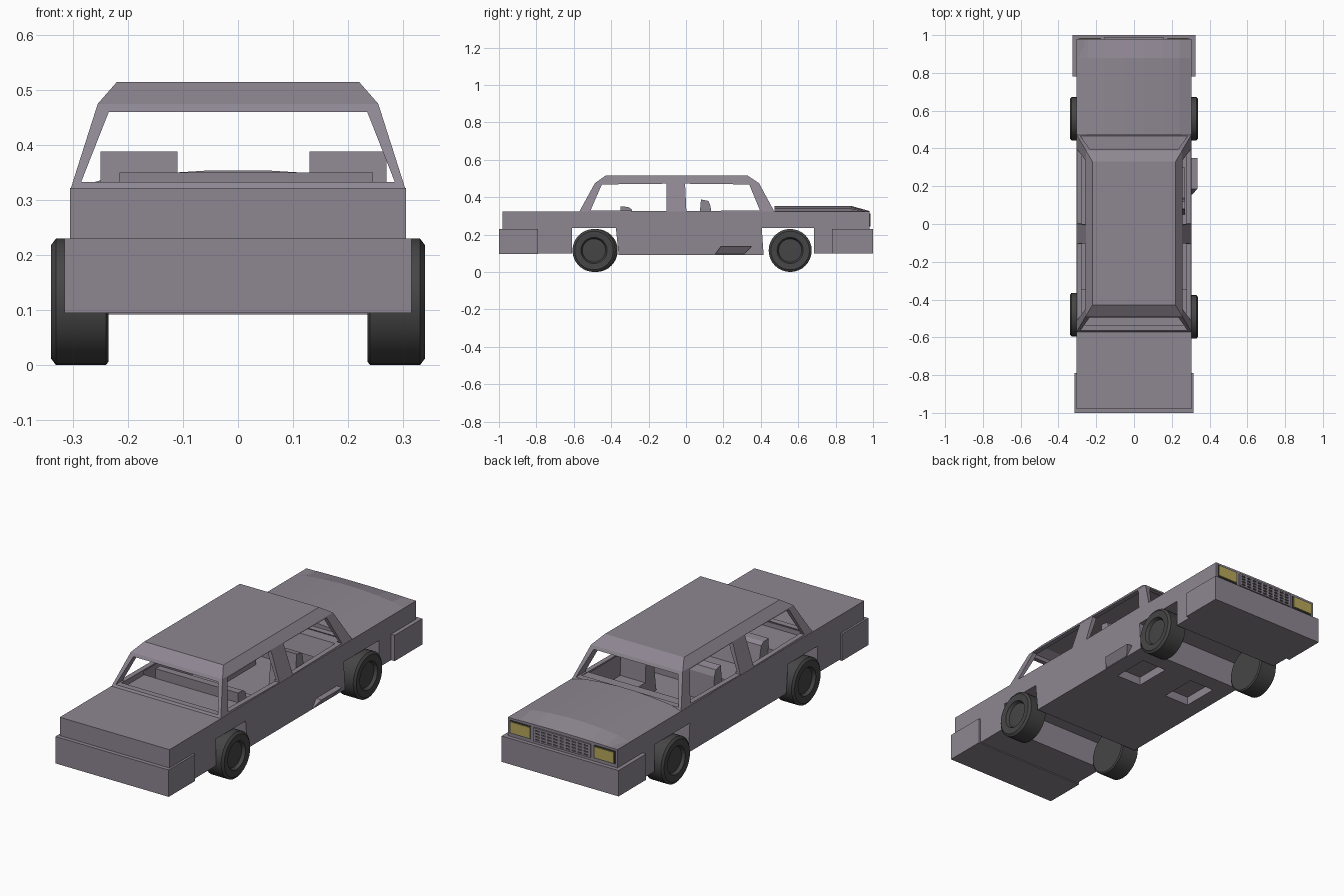
import bpy, bmesh, math
from mathutils import Vector

if "Cube" in bpy.data.objects:
    bpy.data.objects.remove(bpy.data.objects["Cube"])


def material(name, rgb):
    m = bpy.data.materials.new(name)
    m.diffuse_color = (*rgb, 1)
    m.use_nodes = True
    m.node_tree.nodes["Principled BSDF"].inputs["Base Color"].default_value = m.diffuse_color
    return m


PAINT = material("mauve grey paint", (0.27, 0.24, 0.285))
RUBBER = material("dark rubber", (0.06, 0.06, 0.06))
LAMP = material("yellow lamp", (0.48, 0.39, 0.10))


def finish(name, bm, mat):
    bmesh.ops.recalc_face_normals(bm, faces=bm.faces)
    me = bpy.data.meshes.new(name)
    bm.to_mesh(me)
    bm.free()
    me.materials.append(mat)
    ob = bpy.data.objects.new(name, me)
    bpy.context.collection.objects.link(ob)
    return ob


def loft(name, rings, mat=PAINT):
    """Closed solid through rings with equal point counts."""
    bm = bmesh.new()
    loops = [[bm.verts.new(p) for p in r] for r in rings]
    n = len(loops[0])
    for a, b in zip(loops, loops[1:]):
        for i in range(n):
            bm.faces.new((a[i], a[(i + 1) % n], b[(i + 1) % n], b[i]))
    bm.faces.new(loops[0])
    bm.faces.new(loops[-1])
    return finish(name, bm, mat)


def prism_x(name, yz, x0, x1, mat=PAINT):
    return loft(name, [[(x, y, z) for y, z in yz] for x in (x0, x1)], mat)


def prism_y(name, xz, y0, y1, mat=PAINT):
    return loft(name, [[(x, y, z) for x, z in xz] for y in (y0, y1)], mat)


def box(name, x0, x1, y0, y1, z0, z1, mat=PAINT):
    return prism_x(name, [(y0, z0), (y1, z0), (y1, z1), (y0, z1)], x0, x1, mat)


def cut(ob, cutter):
    m = ob.modifiers.new("cut", 'BOOLEAN')
    m.operation = 'DIFFERENCE'
    m.solver = 'EXACT'
    m.object = cutter
    bpy.context.view_layer.objects.active = ob
    bpy.ops.object.modifier_apply(modifier=m.name)
    bpy.data.objects.remove(cutter)


def rect(x, y0, y1, z):
    return [(-x, y0, z), (x, y0, z), (x, y1, z), (-x, y1, z)]


# Lower body with wheel channels, hollow passenger space and footwells
body = prism_x("body", [(-0.98, 0.10), (-0.61, 0.10), (-0.61, 0.235), (-0.375, 0.235),
                        (-0.36, 0.092), (0.415, 0.092), (0.405, 0.235), (0.685, 0.235),
                        (0.685, 0.10), (0.98, 0.10), (0.98, 0.322), (-0.98, 0.322)],
               -0.305, 0.305)
cut(body, box("cabin_cutter", -0.285, 0.285, -0.345, 0.385, 0.15, 0.4))
cut(body, box("shelf_cutter", -0.28, 0.28, -0.54, -0.33, 0.30, 0.4))
for s in (-1, 1):
    a, b = sorted((s * 0.08, s * 0.22))
    cut(body, box("footwell_cutter", a, b, 0.14, 0.33, 0.05, 0.135))

# Cabin shell with window openings
cabin = loft("cabin", [rect(0.305, -0.573, 0.475, 0.318), rect(0.255, -0.487, 0.39, 0.475),
                       rect(0.22, -0.43, 0.33, 0.515)])
cut(cabin, loft("inside_cutter", [rect(0.285, -0.55, 0.452, 0.30), rect(0.233, -0.465, 0.368, 0.475),
                                  rect(0.21, -0.42, 0.32, 0.498)]))
cut(cabin, prism_x("rear_side_window_cutter", [(-0.51, 0.33), (-0.105, 0.325), (-0.103, 0.472),
                                               (-0.45, 0.468)], -0.5, 0.5))
cut(cabin, prism_x("front_side_window_cutter", [(0.002, 0.325), (0.395, 0.33), (0.338, 0.468),
                                                (-0.005, 0.472)], -0.5, 0.5))
cut(cabin, prism_y("screen_cutter", [(-0.285, 0.333), (0.285, 0.333), (0.235, 0.46),
                                     (-0.235, 0.46)], -0.8, 0.8))

# Crowned hood that drops toward the nose
arch = [(-0.305, 0.0), (-0.24, 0.55), (-0.15, 0.82), (-0.05, 1), (0.05, 1),
        (0.15, 0.82), (0.24, 0.55), (0.305, 0.0)]


def hood_ring(y, h):
    return [(-0.305, y, 0.31)] + [(x, y, 0.32 + h * t) for x, t in arch] + [(0.305, y, 0.31)]


loft("hood", [hood_ring(0.472, 0.034), hood_ring(0.88, 0.034), hood_ring(0.98, 0.006)])

# Bumpers
box("rear_bumper", -0.315, 0.315, -1.0, -0.79, 0.095, 0.23)
box("front_bumper", -0.325, 0.325, 0.78, 1.0, 0.10, 0.23)

# Grille: dark plate with crossing bars
box("grille_back", -0.155, 0.155, 0.978, 0.982, 0.247, 0.309, RUBBER)
for i in range(10):
    x = -0.153 + i * 0.034
    box("grille_upright", x - 0.006, x + 0.006, 0.979, 0.987, 0.245, 0.311)
for i in range(5):
    z = 0.248 + i * 0.015
    box("grille_rail", -0.157, 0.157, 0.979, 0.987, z - 0.004, z + 0.004)

# Headlights with thin dark surrounds
for s in (-1, 1):
    a, b = sorted((s * 0.175, s * 0.293))
    box("headlight_surround", a, b, 0.978, 0.983, 0.246, 0.312, RUBBER)
    box("headlight", a + 0.006, b - 0.006, 0.979, 0.986, 0.252, 0.306, LAMP)

# Seats: two in front, a bench behind, plus dashboard
for x0, x1 in ((-0.25, -0.11), (0.13, 0.27)):
    prism_x("front_seat_back", [(0.05, 0.15), (0.14, 0.15), (0.132, 0.35), (0.12, 0.38),
                                (0.08, 0.388), (0.075, 0.33)], x0, x1)
    box("front_seat_cushion", x0, x1, 0.12, 0.30, 0.15, 0.22)
prism_x("rear_seat_back", [(-0.34, 0.15), (-0.25, 0.15), (-0.29, 0.335), (-0.31, 0.348),
                           (-0.35, 0.35)], -0.215, 0.245)
box("rear_seat_cushion", -0.215, 0.245, -0.28, -0.10, 0.15, 0.22)
prism_x("dashboard", [(0.36, 0.24), (0.44, 0.24), (0.44, 0.328), (0.38, 0.328)], -0.28, 0.28)

# Slanted side step, on one side only
loft("side_step", [[(0.30, 0.155, 0.095), (0.30, 0.31, 0.095), (0.307, 0.31, 0.095), (0.307, 0.155, 0.095)],
                   [(0.30, 0.185, 0.135), (0.30, 0.35, 0.135), (0.335, 0.35, 0.135), (0.335, 0.185, 0.135)]])


# Wheels: turned profile with dished hub
def wheel(name, side, y):
    prof = [(0.0, 0.325), (0.062, 0.322), (0.07, 0.337), (0.103, 0.34), (0.115, 0.331),
            (0.115, 0.24), (0.108, 0.235), (0.0, 0.235)]
    bm = bmesh.new()
    vs = [bm.verts.new((side * x, 0, r)) for r, x in prof]
    es = [bm.edges.new(p) for p in zip(vs, vs[1:])]
    bmesh.ops.spin(bm, geom=vs + es, cent=(0, 0, 0), axis=(1, 0, 0),
                   angle=math.tau, steps=32, use_duplicate=False)
    bmesh.ops.remove_doubles(bm, verts=bm.verts, dist=1e-4)
    bmesh.ops.translate(bm, verts=bm.verts, vec=Vector((0, y, 0.115)))
    ob = finish(name, bm, RUBBER)
    bpy.ops.object.select_all(action='DESELECT')
    ob.select_set(True)
    bpy.context.view_layer.objects.active = ob
    bpy.ops.object.shade_smooth_by_angle(angle=math.radians(35))


for s in (-1, 1):
    wheel("rear_wheel", s, -0.48 if s < 0 else -0.492)
    wheel("front_wheel", s, 0.557)
